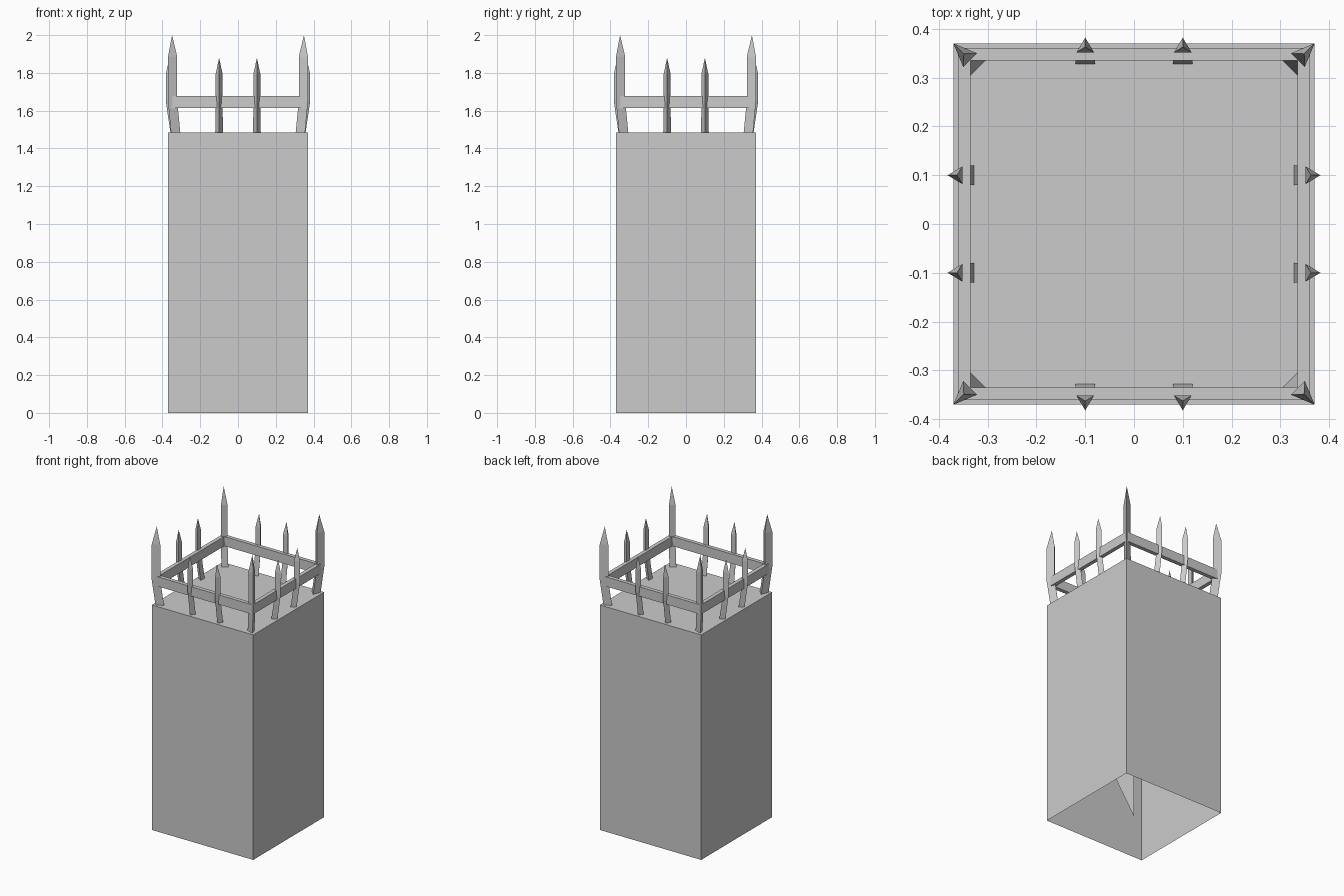
import bpy, math
from mathutils import Matrix, Vector

if "Cube" in bpy.data.objects:
    bpy.data.objects.remove(bpy.data.objects["Cube"])


def make(name, verts, faces):
    mesh = bpy.data.meshes.new(name)
    mesh.from_pydata(verts, [], faces)
    mesh.update()
    obj = bpy.data.objects.new(name, mesh)
    bpy.context.collection.objects.link(obj)
    return obj


def square(r, z):
    return [(-r, -r, z), (r, -r, z), (r, r, z), (-r, r, z)]


def walls(a, b, n):
    # Quads joining ring a to ring b (start indices)
    return [(a + i, a + (i + 1) % n, b + (i + 1) % n, b + i) for i in range(n)]


def post(name, angle, offset, rings, tip):
    # Triangular post leaning outward; rings are (z, inner, apex, half width)
    verts, faces = [], []
    for z, inner, apex, w in rings:
        verts += [(inner, offset - w, z), (apex, offset, z), (inner, offset + w, z)]
    for k in range(len(rings) - 1):
        faces += walls(3 * k, 3 * k + 3, 3)
    n = len(verts)
    verts.append((tip[0], offset, tip[1]))
    faces += [(n - 3, n - 2, n), (n - 2, n - 1, n), (n - 1, n - 3, n)]
    rot = Matrix.Rotation(angle, 4, 'Z')
    make(name, [rot @ Vector(v) for v in verts], faces)


BASE_TOP = 1.485

# Hollow block, open underneath
make("block", square(0.37, 0) + square(0.37, BASE_TOP),
     walls(0, 4, 4) + [(4, 5, 6, 7)])

# Small upright triangle inside the block
make("inner_fin", [(0, 0, 0), (0, -0.25, 0.5), (0, 0, 0.5)], [(0, 1, 2)])

# Square rail frame
lo, hi, outer, inner = 1.614, 1.677, 0.361, 0.335
make("rail",
     square(outer, lo) + square(outer, hi) + square(inner, hi) + square(inner, lo),
     walls(0, 4, 4) + walls(4, 8, 4) + walls(8, 12, 4) + walls(12, 0, 4))

# Pointed posts: two per side and a taller one at each corner
side_rings = [(BASE_TOP, 0.328, 0.358, 0.0205), (1.65, 0.352, 0.382, 0.018),
              (1.795, 0.352, 0.382, 0.018)]
corner_rings = [(BASE_TOP, 0.453, 0.502, 0.021), (1.65, 0.475, 0.524, 0.02),
                (1.885, 0.475, 0.524, 0.02)]
for i in range(4):
    a = i * math.pi / 2
    post(f"corner_post_{i}", a + math.pi / 4, 0, corner_rings, (0.4935, 2.0))
    for s in (-1, 1):
        post(f"side_post_{i}_{'a' if s < 0 else 'b'}", a, 0.1 * s,
             side_rings, (0.363, 1.88))
